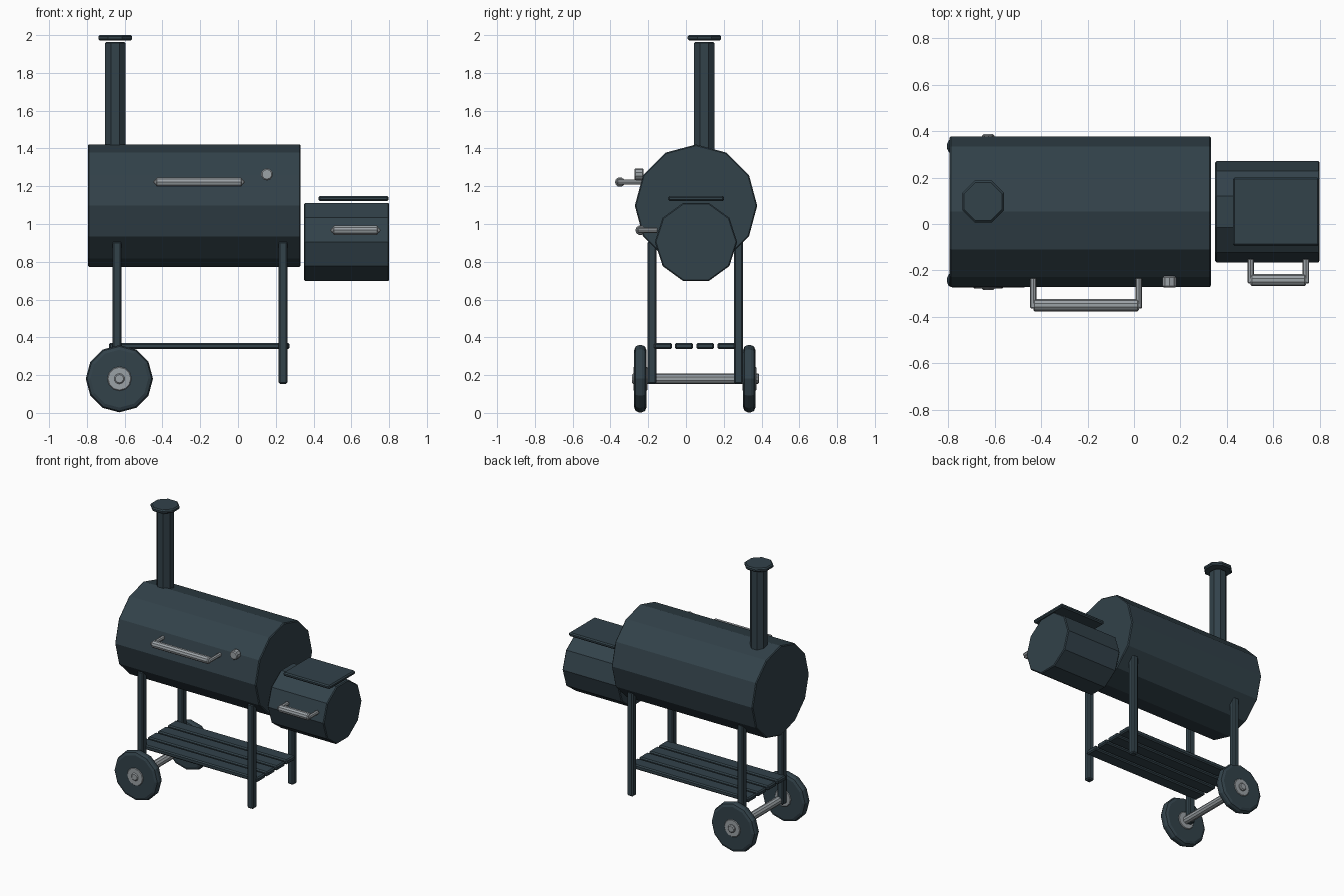
import bpy
from math import pi, radians
from mathutils import Matrix, Vector

cube = bpy.data.objects.get("Cube")
if cube:
    bpy.data.objects.remove(cube, do_unlink=True)


def material(name, color):
    m = bpy.data.materials.new(name)
    m.use_nodes = True
    m.diffuse_color = (*color, 1)
    m.node_tree.nodes["Principled BSDF"].inputs["Base Color"].default_value = (*color, 1)
    return m


IRON = material("dark iron", (0.032, 0.054, 0.068))
STEEL = material("grey steel", (0.33, 0.36, 0.38))


def finish(name, mat, bevel, segments=1):
    ob = bpy.context.object
    ob.name = name
    ob.data.materials.append(mat)
    if bevel:
        mod = ob.modifiers.new("soft edges", "BEVEL")
        mod.width = bevel
        mod.segments = segments
        mod.limit_method = "ANGLE"
        mod.angle_limit = radians(50)
    return ob


def box(name, centre, size, mat=IRON, bevel=0.008):
    bpy.ops.mesh.primitive_cube_add(size=1, location=centre)
    bpy.context.object.data.transform(Matrix.Diagonal((*size, 1)))
    return finish(name, mat, bevel)


def rod(name, a, b, radius, sides, mat=IRON, turn=0.0, bevel=0.006, segments=1):
    """Prism between two points; turn spins it about its own axis."""
    a, b = Vector(a), Vector(b)
    axis = b - a
    bpy.ops.mesh.primitive_cylinder_add(vertices=sides, radius=radius, depth=axis.length,
                                        location=(a + b) / 2)
    spin = Matrix.Rotation(turn, 4, "Z")
    aim = Vector((0, 0, 1)).rotation_difference(axis).to_matrix().to_4x4()
    bpy.context.object.data.transform(aim @ spin)
    return finish(name, mat, bevel, segments)


def handle(name, x0, x1, y_bar, y_root, z):
    """Thick grip bar held off the body by two thin posts."""
    rod(name + "_grip", (x0, y_bar, z), (x1, y_bar, z), 0.026, 10, STEEL)
    for side, x in (("right", x0), ("left", x1)):
        rod(f"{name}_{side}_post", (x, y_bar - 0.014, z), (x, y_root, z), 0.014, 8, STEEL, bevel=0.004)


MID = 0.053  # depth of the centre line

# Cooking barrel and side firebox
rod("barrel", (-0.795, MID, 1.097), (0.332, MID, 1.097), 0.324, 12)
rod("firebox", (0.35, MID, 0.905), (0.80, MID, 0.905), 0.218, 10)
box("firebox_lid", (0.612, MID, 1.135), (0.372, 0.296, 0.027))

# Chimney with rain cap
rod("chimney", (-0.65, 0.097, 1.36), (-0.65, 0.097, 1.963), 0.058, 8, turn=pi / 8)
rod("chimney_cap", (-0.65, 0.097, 1.972), (-0.65, 0.097, 2.0), 0.097, 8, turn=pi / 8, bevel=0.008)

# Handles and thermometer
handle("barrel_handle", -0.434, 0.021, -0.35, -0.23, 1.222)
handle("firebox_handle", 0.503, 0.741, -0.242, -0.15, 0.967)
rod("thermometer", (0.153, -0.225, 1.263), (0.153, -0.273, 1.263), 0.032, 10, STEEL)

# Legs
for end, x in (("right", -0.641), ("left", 0.238)):
    for face, y in (("front", -0.18), ("back", 0.278)):
        box(f"{face}_{end}_leg", (x, y, 0.531), (0.048, 0.048, 0.754))

# Slatted shelf
for i in range(4):
    box(f"shelf_slat_{i + 1}", (-0.205, -0.122 + i * 0.112, 0.354), (0.955, 0.095, 0.034))

# Axle and wheels with steel hubs
AX, AZ = -0.628, 0.181
rod("axle", (AX, -0.285, AZ), (AX, 0.387, AZ), 0.028, 10, STEEL)
for face, y in (("front", -0.242), ("back", 0.335)):
    rod(f"{face}_wheel", (AX, y - 0.032, AZ), (AX, y + 0.032, AZ), 0.178, 12, bevel=0.024, segments=2)
    rod(f"{face}_hub", (AX, y - 0.037, AZ), (AX, y + 0.037, AZ), 0.064, 12, STEEL, bevel=0.004)
